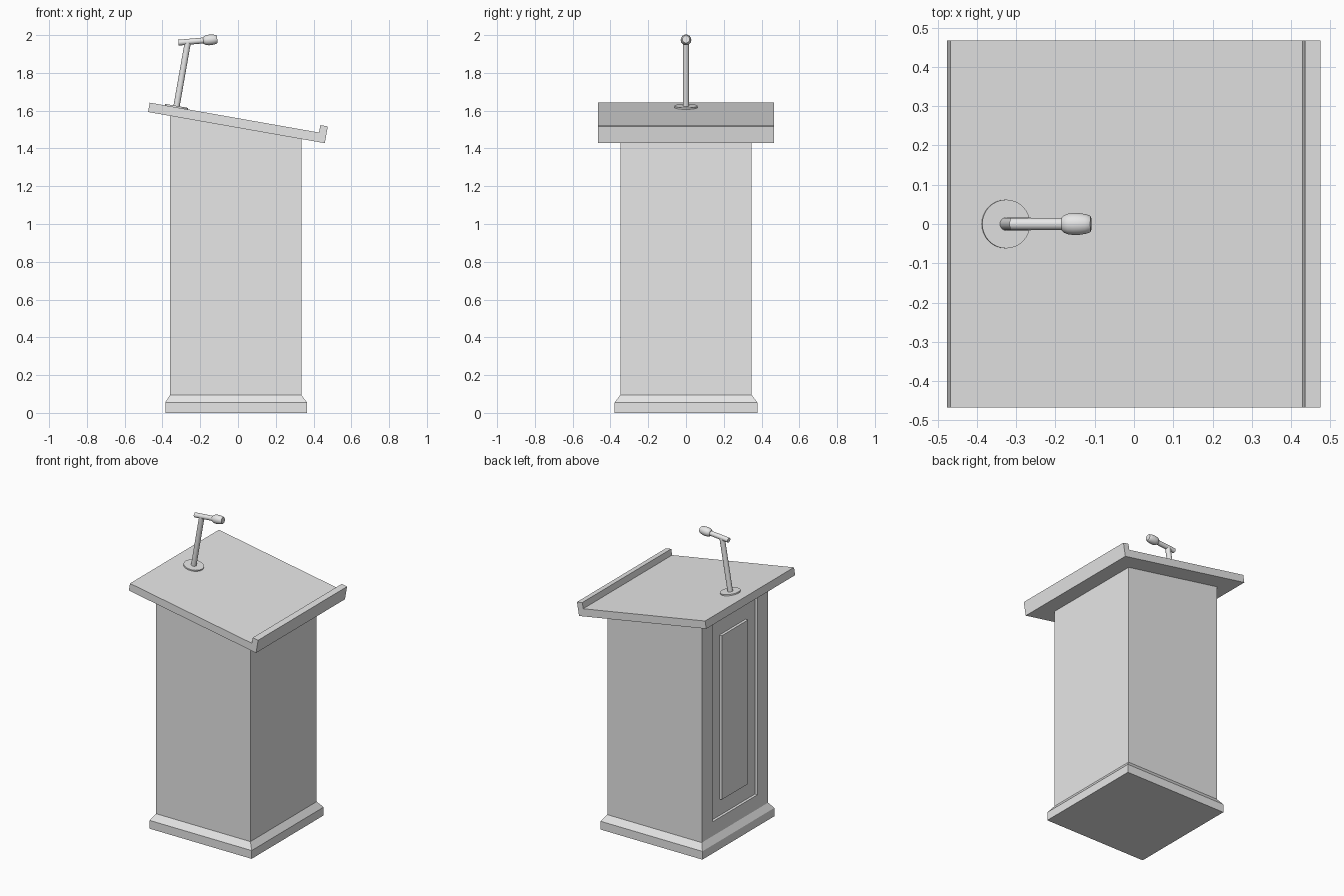
import bpy, bmesh, math
from mathutils import Vector

cube = bpy.data.objects.get("Cube")
if cube:
    bpy.data.objects.remove(cube, do_unlink=True)

# One flat grey for the whole model
grey = bpy.data.materials.new("plain_grey")
grey.use_nodes = True
grey.diffuse_color = (0.8, 0.8, 0.8, 1)
grey.node_tree.nodes["Principled BSDF"].inputs["Base Color"].default_value = (0.8, 0.8, 0.8, 1)


def loft(name, rings, smooth=False):
    """Skin a list of equal-length point rings and cap both ends."""
    bm = bmesh.new()
    loops = [[bm.verts.new(p) for p in ring] for ring in rings]
    n = len(loops[0])
    for a, b in zip(loops, loops[1:]):
        for i in range(n):
            j = (i + 1) % n
            bm.faces.new((a[i], a[j], b[j], b[i]))
    bm.faces.new(loops[0][::-1])
    bm.faces.new(loops[-1])
    bmesh.ops.recalc_face_normals(bm, faces=bm.faces)
    mesh = bpy.data.meshes.new(name)
    bm.to_mesh(mesh)
    bm.free()
    mesh.materials.append(grey)
    obj = bpy.data.objects.new(name, mesh)
    bpy.context.collection.objects.link(obj)
    if smooth:
        bpy.ops.object.select_all(action='DESELECT')
        obj.select_set(True)
        bpy.context.view_layer.objects.active = obj
        bpy.ops.object.shade_smooth_by_angle(angle=math.radians(35))
    return obj


def lathe(name, start, angle, profile, sides=32):
    """Round part in the xz plane: profile holds (distance along axis, radius)."""
    axis = Vector((math.cos(angle), 0, math.sin(angle)))
    up = Vector((-math.sin(angle), 0, math.cos(angle)))
    side = Vector((0, 1, 0))
    rings = []
    for s, r in profile:
        c = Vector(start) + axis * s
        rings.append([c + r * (math.cos(t) * up + math.sin(t) * side)
                      for t in (2 * math.pi * i / sides for i in range(sides))])
    return loft(name, rings, smooth=True)


def level_ring(x0, x1, y, z):
    return [(x0, -y, z), (x1, -y, z), (x1, y, z), (x0, y, z)]


def upright_ring(x, y, z0, z1):
    return [(x, -y, z0), (x, y, z0), (x, y, z1), (x, -y, z1)]


# Plinth with a sloped upper edge
loft("plinth", [level_ring(-0.385, 0.365, 0.378, 0),
                level_ring(-0.385, 0.365, 0.378, 0.055),
                level_ring(-0.36, 0.335, 0.348, 0.095)])

# Body with a sloped top; a groove on one side frames a flush centre panel
X, DEPTH = -0.36, 0.018
loft("body", [upright_ring(0.335, 0.348, 0.09, 1.455),
              upright_ring(X, 0.348, 0.09, 1.577),
              upright_ring(X, 0.235, 0.19, 1.51),
              upright_ring(X + DEPTH, 0.235, 0.19, 1.51),
              upright_ring(X + DEPTH, 0.138, 0.30, 1.39),
              upright_ring(X, 0.138, 0.30, 1.39)])

# Tilted reading board with a raised stop along the low edge
TILT = math.radians(10)
along = Vector((math.cos(TILT), 0, -math.sin(TILT)))
normal = Vector((math.sin(TILT), 0, math.cos(TILT)))
corner = Vector((-0.476, 0, 1.593))
profile = [(0, 0), (0.95, 0), (0.95, 0.09), (0.91, 0.09), (0.91, 0.05), (0, 0.05)]
outline = [corner + along * u + normal * v for u, v in profile]
loft("reading_board", [[p + Vector((0, y, 0)) for p in outline] for y in (-0.467, 0.467)])

# Microphone: foot, stem, arm and head
foot = corner + along * 0.143 + normal * 0.05
stem_angle = math.pi / 2 - TILT
lathe("microphone_foot", foot, stem_angle, [(-0.005, 0.062), (0.008, 0.062)])
lathe("microphone_stem", foot, stem_angle, [(0, 0.0165), (0.35, 0.0165)])
arm_angle = math.radians(5)
arm_start = Vector((-0.315, 0, 1.96))
lathe("microphone_arm", arm_start, arm_angle, [(0, 0.0155), (0.15, 0.0155)])
lathe("microphone_head", arm_start, arm_angle,
      [(0.132, 0.017), (0.137, 0.022), (0.148, 0.0265), (0.162, 0.028),
       (0.178, 0.0275), (0.193, 0.025), (0.202, 0.022), (0.206, 0.019)])
